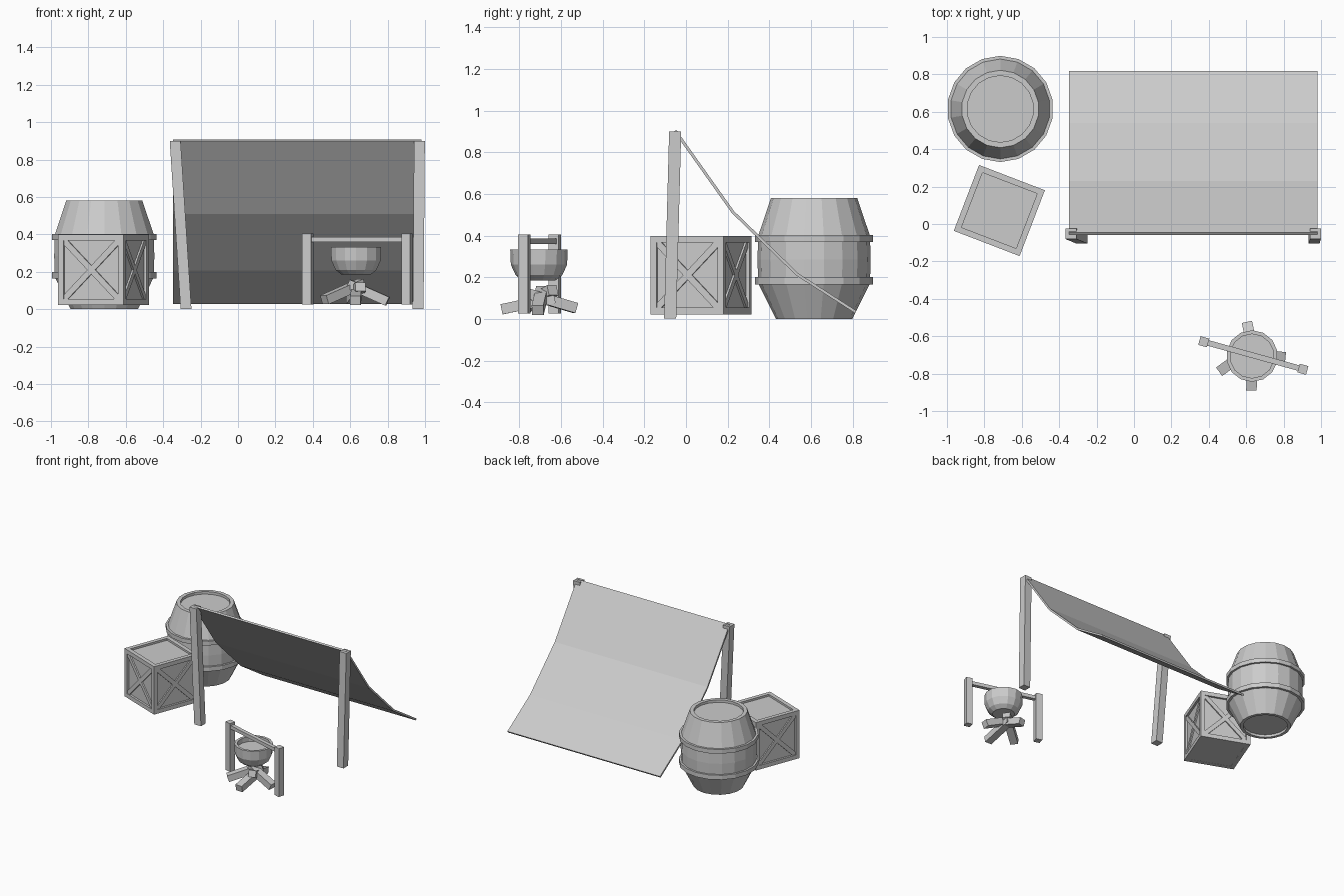
import bpy, bmesh
from math import sin, cos, pi, radians, atan2, hypot
from mathutils import Vector, Matrix

if "Cube" in bpy.data.objects:
    bpy.data.objects.remove(bpy.data.objects["Cube"])


def finish(name, bm):
    bmesh.ops.recalc_face_normals(bm, faces=bm.faces)
    me = bpy.data.meshes.new(name)
    bm.to_mesh(me)
    bm.free()
    ob = bpy.data.objects.new(name, me)
    bpy.context.collection.objects.link(ob)
    return ob


def lathe(name, profile, sides, x, y, closed=False):
    """Revolve (radius, z) points around a vertical axis at x, y."""
    bm = bmesh.new()
    rings = []
    for r, z in profile:
        rings.append([bm.verts.new((x + r * sin(2 * pi * i / sides),
                                    y + r * cos(2 * pi * i / sides), z))
                      for i in range(sides)])
    pairs = list(zip(rings, rings[1:]))
    if closed:
        pairs.append((rings[-1], rings[0]))
    for a, b in pairs:
        for i in range(sides):
            j = (i + 1) % sides
            bm.faces.new((a[i], a[j], b[j], b[i]))
    if not closed:
        bm.faces.new(rings[0])
        bm.faces.new(rings[-1])
    return finish(name, bm)


def box(name, size, matrix):
    bm = bmesh.new()
    bmesh.ops.create_cube(bm, size=1, matrix=matrix @ Matrix.Diagonal((*size, 1)))
    return finish(name, bm)


def beam(name, a, b, width, height):
    """Box running from point a to point b."""
    a, b = Vector(a), Vector(b)
    d = b - a
    rot = d.to_track_quat('X', 'Z').to_matrix().to_4x4()
    return box(name, (d.length, width, height), Matrix.Translation((a + b) / 2) @ rot)


def leaning_post(name, bottom, top, w):
    """Square post whose flat ends stay level."""
    bm = bmesh.new()
    bmesh.ops.create_cube(bm, size=1)
    for v in bm.verts:
        p = Vector(top if v.co.z > 0 else bottom)
        v.co = p + Vector((v.co.x * w, v.co.y * w, 0))
    return finish(name, bm)


# Barrel with recessed lids and two hoops
bx, by = -0.715, 0.615
lathe("barrel", [(.178, .56), (.178, .58), (.207, .58), (.268, .40), (.272, .285),
                 (.268, .17), (.183, 0), (.16, 0), (.16, .02)], 18, bx, by)
for i, (z0, z1) in enumerate([(.165, .2), (.37, .403)]):
    lathe(f"barrel_hoop_{i}", [(.26, z0), (.284, z0), (.284, z1), (.26, z1)], 18, bx, by, True)

# Crate: recessed core, edge frame, crossed braces on the four sides
S, T, D = 0.377, 0.032, 0.016
crate = Matrix.Translation((-0.72, 0.072, 0.022 + S / 2)) @ Matrix.Rotation(radians(-21), 4, 'Z')
box("crate_core", (S - 2 * D, S - 2 * D, S - D), crate @ Matrix.Translation((0, 0, -D / 2 + .001)))
h = S / 2 - T / 2
for sx in (-1, 1):
    for sy in (-1, 1):
        box("crate_corner", (T, T, S), crate @ Matrix.Translation((sx * h, sy * h, 0)))
        box("crate_rail_x", (S - 2 * T, T, T), crate @ Matrix.Translation((0, sx * h, sy * h)))
        box("crate_rail_y", (T, S - 2 * T, T), crate @ Matrix.Translation((sx * h, 0, sy * h)))
for k in range(4):
    side = crate @ Matrix.Rotation(k * pi / 2, 4, 'Z') @ Matrix.Translation((0, -S / 2 + D, 0))
    for s in (-1, 1):
        box("crate_brace", (S * 1.17, 0.02, 0.032), side @ Matrix.Rotation(s * pi / 4, 4, 'Y'))

# Sagging canvas shelter, thickened profile swept along x
line = [(-.052, .903), (.225, .513), (.535, .213), (.815, .033)]
t = 0.007
upper, lower = [], []
for i, (y, z) in enumerate(line):
    p, q = line[max(i - 1, 0)], line[min(i + 1, 3)]
    dy, dz = q[0] - p[0], q[1] - p[1]
    n = hypot(dy, dz)
    upper.append((y - dz / n * t, z + dy / n * t))
    lower.append((y + dz / n * t, z - dy / n * t))
bm = bmesh.new()
ends = [[[bm.verts.new((x, *p)) for p in side] for side in (upper, lower)] for x in (-.347, .982)]
(ua, la), (ub, lb) = ends
for i in range(3):
    bm.faces.new((ua[i], ua[i + 1], ub[i + 1], ub[i]))
    bm.faces.new((la[i], la[i + 1], lb[i + 1], lb[i]))
    for u, l in ends:
        bm.faces.new((u[i], u[i + 1], l[i + 1], l[i]))
for i in (0, 3):
    bm.faces.new((ua[i], ub[i], lb[i], la[i]))
finish("shelter_canvas", bm)
leaning_post("shelter_post_left", (-.278, -.076, .002), (-.336, -.052, .9), .058)
leaning_post("shelter_post_right", (.963, -.076, .002), (.97, -.052, .9), .058)

# Cooking stand: two posts and a crossbar
stand = Matrix.Translation((.638, -.703, 0)) @ Matrix.Rotation(radians(-15.5), 4, 'Z')
for s in (-1, 1):
    box("stand_post", (.048, .048, .38), stand @ Matrix.Translation((s * .275, 0, .215)))
box("stand_crossbar", (.55, .03, .027), stand @ Matrix.Translation((0, 0, .373)))

# Pot with a recessed top
lathe("pot", [(.118, .295), (.118, .333), (.138, .333), (.135, .26),
              (.112, .21), (.08, .185)], 14, .631, -.706)

# Firewood leaning together
for i, (a, b) in enumerate([
        ((.628, -.885, .046), (.635, -.63, .1)),
        ((.605, -.53, .052), (.655, -.76, .12)),
        ((.462, -.785, .05), (.66, -.64, .138)),
        ((.8, -.712, .042), (.59, -.69, .135))]):
    beam(f"firewood_{i}", a, b, .056, .05)
